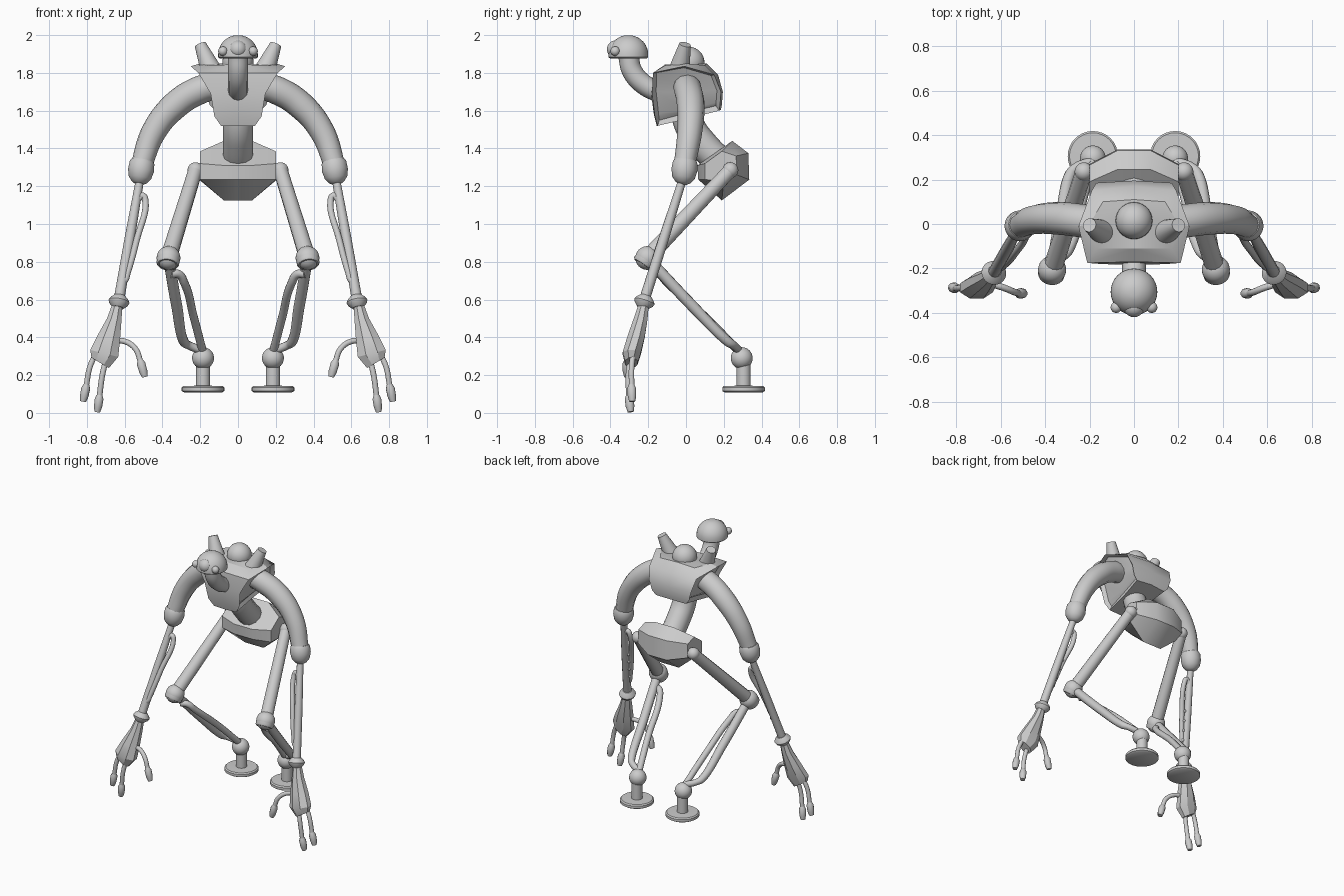
import bpy, bmesh
from math import sin, cos, pi, radians
from mathutils import Vector, Matrix

cube = bpy.data.objects.get("Cube")
if cube:
    bpy.data.objects.remove(cube, do_unlink=True)

GREY = (0.6, 0.6, 0.6, 1)
grey = bpy.data.materials.new("plain grey")
grey.use_nodes = True
grey.diffuse_color = GREY
shader = next(n for n in grey.node_tree.nodes if n.type == 'BSDF_PRINCIPLED')
shader.inputs["Base Color"].default_value = GREY


def finish(obj, mirror, angle=40):
    obj.data.materials.clear()
    obj.data.materials.append(grey)
    bpy.ops.object.select_all(action='DESELECT')
    obj.select_set(True)
    bpy.context.view_layer.objects.active = obj
    bpy.ops.object.shade_smooth_by_angle(angle=radians(angle))
    if mirror:
        obj.modifiers.new("mirror", 'MIRROR').use_clip = True
    return obj


def from_bmesh(name, bm, mirror, angle=40):
    bmesh.ops.recalc_face_normals(bm, faces=bm.faces)
    mesh = bpy.data.meshes.new(name)
    bm.to_mesh(mesh)
    bm.free()
    obj = bpy.data.objects.new(name, mesh)
    bpy.context.collection.objects.link(obj)
    return finish(obj, mirror, angle)


def loft(rings, closed=True, cap_start=True):
    bm = bmesh.new()
    rows = [[bm.verts.new(p) for p in ring] for ring in rings]
    n = len(rows[0])
    for a, b in zip(rows, rows[1:]):
        for i in range(n if closed else n - 1):
            j = (i + 1) % n
            bm.faces.new((a[i], a[j], b[j], b[i]))
    if cap_start:
        bm.faces.new(rows[0])
    bm.faces.new(rows[-1])
    return bm


def lathe(name, profile, base, axis=(0, 0, 1), mirror=True, sides=32):
    turn = Matrix.Translation(base) @ Vector(axis).to_track_quat('Z', 'Y').to_matrix().to_4x4()
    rings = [[turn @ Vector((r * cos(2 * pi * i / sides), r * sin(2 * pi * i / sides), h))
              for i in range(sides)] for r, h in profile]
    return from_bmesh(name, loft(rings), mirror)


def ball(name, centre, radius, mirror=True):
    bm = bmesh.new()
    bmesh.ops.create_uvsphere(bm, u_segments=28, v_segments=16, radius=radius,
                              matrix=Matrix.Translation(centre))
    return from_bmesh(name, bm, mirror)


def tube(name, points, radii, mirror=True):
    curve = bpy.data.curves.new(name, 'CURVE')
    curve.dimensions = '3D'
    curve.bevel_depth = 1
    curve.bevel_resolution = 4
    curve.use_fill_caps = True
    curve.resolution_u = 8
    spline = curve.splines.new('BEZIER')
    spline.bezier_points.add(len(points) - 1)
    for i, (bp, p) in enumerate(zip(spline.bezier_points, points)):
        bp.co = p
        bp.radius = radii[i] if isinstance(radii, tuple) else radii
        bp.handle_left_type = bp.handle_right_type = 'AUTO'
    obj = bpy.data.objects.new(name, curve)
    bpy.context.collection.objects.link(obj)
    bpy.ops.object.select_all(action='DESELECT')
    obj.select_set(True)
    bpy.context.view_layer.objects.active = obj
    bpy.ops.object.convert(target='MESH')
    return finish(bpy.context.view_layer.objects.active, mirror)


# Head, eyes and neck
dome = [(0.095, 0), (0.105, 0.008)]
dome += [(0.105 * cos(a * pi / 18), 0.022 + 0.103 * sin(a * pi / 18)) for a in range(9)]
lathe("head", dome, (0, -0.305, 1.875), mirror=False)
ball("middle_eye", (0, -0.372, 1.925), 0.047, False)
ball("side_eye", (0.08, -0.375, 1.915), 0.025)
tube("neck", [(0, -0.305, 1.89), (0, -0.285, 1.81), (0, -0.225, 1.74), (0, -0.1, 1.68)],
     0.054, False)

# Chest: half shell with recessed arm openings
chest = loft([
    [(0, -0.11, 1.845), (0.17, -0.11, 1.84), (0.2, 0, 1.85), (0.14, 0.1, 1.84), (0, 0.11, 1.85)],
    [(0, -0.17, 1.8), (0.21, -0.175, 1.8), (0.25, -0.01, 1.835), (0.19, 0.15, 1.79), (0, 0.17, 1.79)],
    [(0, -0.185, 1.69), (0.145, -0.18, 1.69), (0.17, 0, 1.69), (0.17, 0.185, 1.7), (0, 0.195, 1.7)],
    [(0, -0.17, 1.58), (0.125, -0.165, 1.57), (0.13, 0, 1.59), (0.15, 0.18, 1.63), (0, 0.19, 1.63)],
    [(0, -0.155, 1.52), (0.09, -0.15, 1.52), (0.1, 0.02, 1.56), (0.12, 0.175, 1.6), (0, 0.185, 1.605)],
], closed=False)
bmesh.ops.recalc_face_normals(chest, faces=chest.faces)
sides = [f for f in chest.faces if len(f.verts) == 4
         and f.calc_center_median().x > 0.1 and abs(f.calc_center_median().y) < 0.12
         and f.calc_center_median().z < 1.8]
bmesh.ops.inset_region(chest, faces=sides, thickness=0.02, depth=-0.025)
from_bmesh("chest", chest, True, 30)
ball("back_dome", (0, 0.015, 1.855), 0.083, False)
lathe("shoulder_horn", [(0.055, 0), (0.031, 0.145)], (0.145, -0.035, 1.82), (0.055, 0.03, 0.13))

# Waist and pelvis
tube("waist", [(0, -0.01, 1.66), (0, 0.02, 1.52), (0, 0.09, 1.42), (0, 0.22, 1.29)], 0.08, False)
middle = [(0.245, 1.44), (0.33, 1.375), (0.335, 1.235), (0.19, 1.125), (0.065, 1.235), (0.06, 1.31)]
outer = [(0.19, 1.385), (0.265, 1.36), (0.27, 1.26), (0.2, 1.23), (0.1, 1.235), (0.1, 1.32)]
pelvis = loft([[(x, y, z) for y, z in side] for x, side in ((0, middle), (0.075, middle), (0.2, outer))],
              cap_start=False)
from_bmesh("pelvis", pelvis, True, 30)

# Upper arm, elbow and twin-rod forearm
tube("upper_arm", [(0.1, 0, 1.735), (0.2, 0.01, 1.71), (0.33, 0.025, 1.63),
                   (0.445, 0.02, 1.49), (0.515, -0.01, 1.3)], (0.07, 0.075, 0.074, 0.066, 0.056))
lathe("elbow_cup", [(0.058, 0.065), (0.066, 0.05), (0.069, 0.01), (0.06, -0.03), (0.04, -0.055), (0.018, -0.068)],
      (0.515, -0.01, 1.275), (-0.07, 0.06, 0.5))
elbow, wrist = Vector((0.52, -0.02, 1.23)), Vector((0.63, -0.22, 0.6))
tube("forearm_rod", [elbow, elbow.lerp(wrist, 0.5), wrist], (0.022, 0.027, 0.028))
tube("forearm_side_rod", [(0.53, -0.05, 1.13), (0.505, -0.045, 1.15), (0.49, -0.05, 1.12),
                          (0.535, -0.13, 0.92), (0.585, -0.185, 0.74), (0.6, -0.195, 0.7),
                          (0.62, -0.195, 0.69)], 0.017)
for k in range(4):
    t = 0.45 + 0.1 * k
    ball("forearm_stud", elbow.lerp(wrist, t) + Vector((-0.026, 0, -0.005)), 0.011)
lathe("wrist_collar", [(0.03, -0.035), (0.05, -0.015), (0.056, 0), (0.05, 0.012), (0.03, 0.032)],
      (0.63, -0.22, 0.59), elbow - wrist)

# Hand: tapered palm, two fingers and a thumb
palm = []
for x, y, z, w, d, tilt in ((0.64, -0.225, 0.57, 0.03, 0.03, 0), (0.655, -0.24, 0.5, 0.042, 0.04, 0),
                            (0.685, -0.265, 0.4, 0.066, 0.05, 0.1), (0.708, -0.287, 0.315, 0.08, 0.052, 0.25),
                            (0.73, -0.29, 0.265, 0.05, 0.035, 0.6)):
    palm.append([(x + w * cos(a), y + d * sin(a), z + tilt * w * cos(a))
                 for a in (pi * (2 * i + 1) / 8 for i in range(8))])
from_bmesh("palm", loft(palm), True, 30)


def finger(name, path, tip):
    tube(name, path, 0.015)
    end = Vector(path[-1])
    along = Vector(tip) - end
    h = along.length
    lathe(name + "_tip", [(0.014, -0.008), (0.024, 0.015), (0.023, h * 0.65), (0.016, h)],
          end, along, sides=10)


finger("outer_finger", [(0.755, -0.28, 0.31), (0.785, -0.288, 0.24), (0.803, -0.288, 0.145)],
       (0.82, -0.285, 0.06))
finger("inner_finger", [(0.7, -0.295, 0.28), (0.72, -0.305, 0.19), (0.733, -0.302, 0.09)],
       (0.745, -0.293, 0.005))
finger("thumb", [(0.66, -0.265, 0.385), (0.59, -0.285, 0.375), (0.54, -0.305, 0.335), (0.517, -0.312, 0.275)],
       (0.493, -0.312, 0.19))

# Hip, thigh and knee
tube("hip_axle", [(0.13, 0.235, 1.285), (0.225, 0.235, 1.285)], 0.035)
hip, knee = Vector((0.225, 0.235, 1.285)), Vector((0.368, -0.205, 0.82))
ball("hip_joint", hip, 0.042)
tube("thigh", [hip, knee], (0.038, 0.044))
ball("knee_joint", knee, 0.063)
lathe("knee_cap", [(0.06, 0), (0.06, 0.035), (0.053, 0.044)], knee, (0.1, -0.55, -0.8))

# Twin-rod shin
tube("shin_rod", [knee, (0.325, 0.03, 0.57), (0.285, 0.225, 0.375), (0.265, 0.25, 0.36), (0.19, 0.28, 0.33)],
     (0.03, 0.03, 0.026, 0.022, 0.022))
tube("shin_side_rod", [(0.355, -0.155, 0.735), (0.315, -0.14, 0.735), (0.285, -0.1, 0.69),
                       (0.235, 0.1, 0.51), (0.185, 0.285, 0.32)], 0.022)

# Ankle and round foot
ball("ankle_joint", (0.185, 0.295, 0.29), 0.058)
lathe("foot", [(0.1, 0), (0.113, 0.008), (0.113, 0.026), (0.105, 0.034), (0.037, 0.036), (0.037, 0.17)],
      (0.185, 0.305, 0.108))
